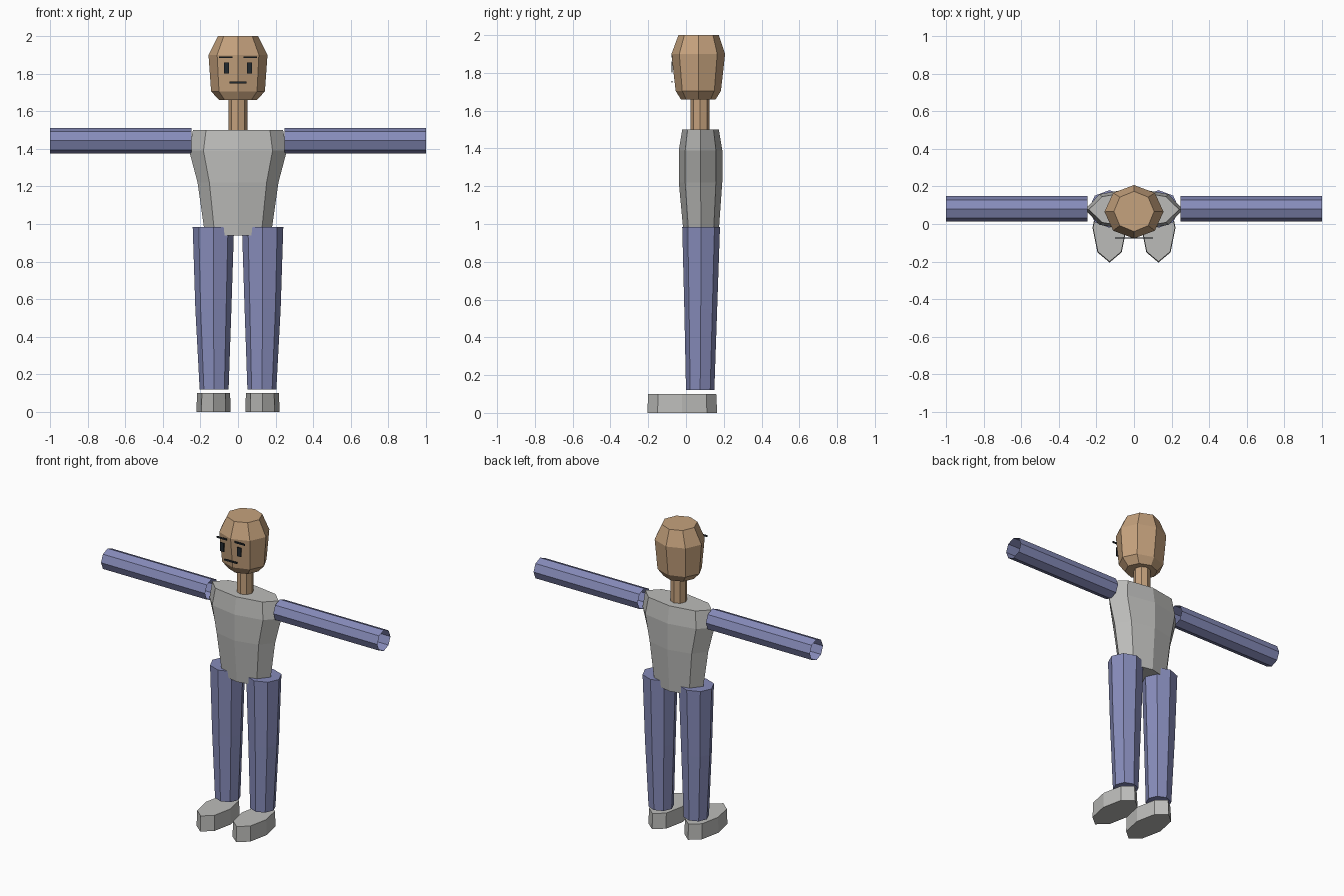
import bpy, bmesh, math
from mathutils import Matrix

if "Cube" in bpy.data.objects:
    bpy.data.objects.remove(bpy.data.objects["Cube"])


def mat(name, rgb):
    m = bpy.data.materials.new(name)
    m.diffuse_color = (*rgb, 1)
    m.use_nodes = True
    m.node_tree.nodes["Principled BSDF"].inputs["Base Color"].default_value = m.diffuse_color
    return m


SKIN = mat("tan_skin", (0.56, 0.36, 0.205))
BLUE = mat("slate_blue", (0.24, 0.26, 0.49))
GREY = mat("light_grey", (0.50, 0.50, 0.485))
DARK = mat("dark_features", (0.015, 0.021, 0.027))


def finish(name, bm, material):
    bmesh.ops.recalc_face_normals(bm, faces=bm.faces)
    me = bpy.data.meshes.new(name)
    bm.to_mesh(me)
    bm.free()
    me.materials.append(material)
    ob = bpy.data.objects.new(name, me)
    bpy.context.collection.objects.link(ob)
    return ob


def loft(name, rings, material, capped=True, matrix=None):
    """Eight-sided loft; each ring is (z, centre x, centre y, radius x, radius y)."""
    bm = bmesh.new()
    loops = []
    for z, cx, cy, rx, ry in rings:
        loops.append([bm.verts.new((cx + rx * math.cos(i * math.pi / 4),
                                    cy + ry * math.sin(i * math.pi / 4), z))
                      for i in range(8)])
    for a, b in zip(loops, loops[1:]):
        for i in range(8):
            j = (i + 1) % 8
            bm.faces.new((a[i], a[j], b[j], b[i]))
    if capped:
        bm.faces.new(loops[0][::-1])
        bm.faces.new(loops[-1])
    if matrix:
        bm.transform(matrix)
    return finish(name, bm, material)


def plate(name, x, z, w, h):
    """Thin dark plate just in front of the face."""
    bm = bmesh.new()
    bmesh.ops.create_cube(bm, size=1)
    bm.transform(Matrix.Translation((x, -0.075, z)) @ Matrix.Diagonal((w, 0.006, h, 1)))
    return finish(name, bm, DARK)


# Head, neck and torso
loft("head", [(1.66, 0, 0.065, 0.10, 0.092), (1.705, 0, 0.065, 0.143, 0.12),
              (1.90, 0, 0.065, 0.157, 0.142), (2.0, 0, 0.067, 0.107, 0.107)], SKIN)
loft("neck", [(1.49, 0, 0.075, 0.05, 0.05), (1.67, 0, 0.075, 0.05, 0.05)], SKIN)
loft("torso", [(0.94, 0, 0.08, 0.175, 0.092), (1.22, 0, 0.077, 0.215, 0.115),
               (1.39, 0, 0.077, 0.26, 0.115), (1.50, 0, 0.077, 0.24, 0.097)], GREY)

# Face plates
plate("mouth", 0, 1.753, 0.09, 0.01)

for side, s in (("left", 1), ("right", -1)):
    plate(side + "_eye", s * 0.062, 1.83, 0.026, 0.058)
    plate(side + "_brow", s * 0.065, 1.887, 0.074, 0.01)

    # Open sleeve tube pointing outwards
    turn = Matrix.Translation((0, 0.08, 1.443)) @ Matrix.Rotation(s * math.pi / 2, 4, 'Y')
    loft(side + "_arm", [(0.247, 0, 0, 0.068, 0.068), (1.0, 0, 0, 0.068, 0.068)],
         BLUE, False, turn)

    # Tapered leg and pointed shoe
    loft(side + "_leg", [(0.12, s * 0.127, 0.075, 0.077, 0.075),
                         (0.55, s * 0.131, 0.078, 0.096, 0.087),
                         (0.985, s * 0.131, 0.08, 0.11, 0.10)], BLUE)
    loft(side + "_shoe", [(0, s * 0.13, -0.02, 0.091, 0.185),
                          (0.1, s * 0.13, -0.02, 0.088, 0.18)], GREY)
